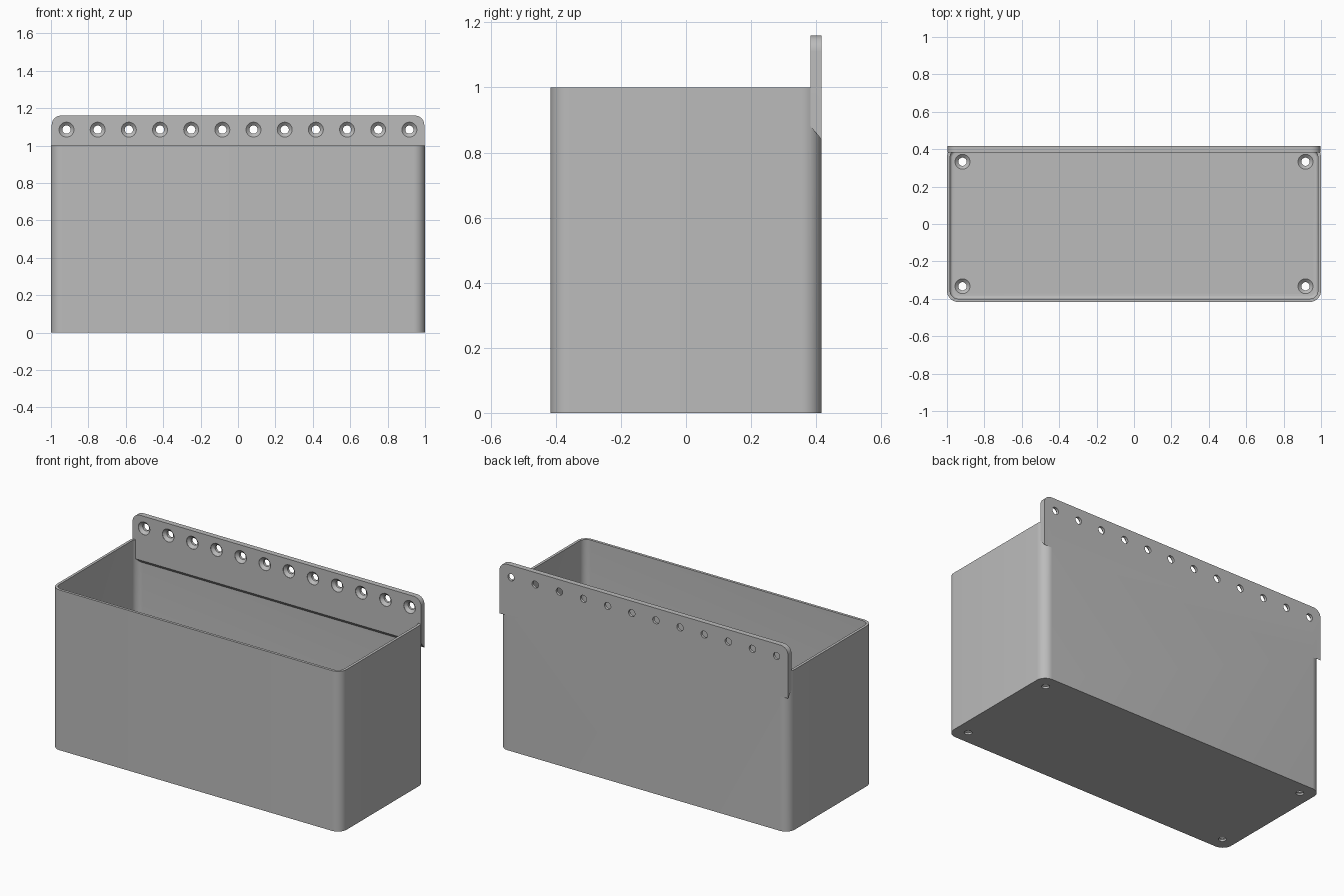
import bpy, bmesh, math
from mathutils import Matrix, Vector

if "Cube" in bpy.data.objects:
    bpy.data.objects.remove(bpy.data.objects["Cube"])

HX, HY, WALL, FLOOR = 1.0, 0.4167, 0.0167, 0.03
FLANGE_IN, FLANGE_TOP = 0.383, 1.16

grey = bpy.data.materials.new("grey plastic")
grey.use_nodes = True
colour = (0.5, 0.5, 0.5, 1)
grey.diffuse_color = colour
grey.node_tree.nodes["Principled BSDF"].inputs["Base Color"].default_value = colour


def loft(bm, rings):
    """Skin a stack of equal-length rings and cap both ends."""
    loops = [[bm.verts.new(p) for p in ring] for ring in rings]
    n = len(loops[0])
    for a, b in zip(loops, loops[1:]):
        for i in range(n):
            j = (i + 1) % n
            bm.faces.new((a[i], a[j], b[j], b[i]))
    bm.faces.new(loops[0][::-1])
    bm.faces.new(loops[-1])


def make_object(name, bm):
    bmesh.ops.recalc_face_normals(bm, faces=bm.faces)
    mesh = bpy.data.meshes.new(name)
    bm.to_mesh(mesh)
    bm.free()
    mesh.materials.append(grey)
    obj = bpy.data.objects.new(name, mesh)
    bpy.context.collection.objects.link(obj)
    return obj


def arc(cx, cy, r, start, steps=10):
    return [(cx + r * math.cos(start + math.pi / 2 * k / steps),
             cy + r * math.sin(start + math.pi / 2 * k / steps))
            for k in range(steps + 1)]


def rounded_ring(inset, z, radius=0.06):
    """Rounded rectangle outline of the box, moved inwards by inset."""
    r = radius - inset
    cx, cy = HX - radius, HY - radius
    pts = []
    for q, (sx, sy) in enumerate(((1, 1), (-1, 1), (-1, -1), (1, -1))):
        pts += arc(sx * cx, sy * cy, r, q * math.pi / 2)
    return [(x, y, z) for x, y in pts]


# Open box: outside, rim, inside and a filleted floor
bm = bmesh.new()
rings = [rounded_ring(0, 0), rounded_ring(0, 1), rounded_ring(WALL, 1)]
fillet = 0.016
for k in range(6):
    a = math.pi / 2 * k / 5
    rings.append(rounded_ring(WALL + fillet * (1 - math.cos(a)),
                              FLOOR + fillet * (1 - math.sin(a))))
loft(bm, rings)
box = make_object("planter_box", bm)


# Mounting flange with rounded top corners and a sloped underside
def flange_ring(y, bottom, hx=0.996, r=0.05):
    top = arc(hx - r, FLANGE_TOP - r, r, 0) + arc(r - hx, FLANGE_TOP - r, r, math.pi / 2)
    return [(x, y, z) for x, z in top + [(-hx, bottom), (hx, bottom)]]


bm = bmesh.new()
loft(bm, [flange_ring(FLANGE_IN, 0.88), flange_ring(HY, 0.84)])
flange = make_object("mounting_flange", bm)


# Countersunk screw holes
def screw_hole(bm, matrix):
    """Cutter along local -z, with its wide end at the origin."""
    rings = []
    for r, z in ((0.022, -0.06), (0.022, -0.018), (0.04, -0.002), (0.04, 0.02)):
        rings.append([matrix @ Vector((r * math.cos(t), r * math.sin(t), z))
                      for t in (math.tau * k / 32 for k in range(32))])
    loft(bm, rings)


bm = bmesh.new()
for i in range(12):
    place = Matrix.Translation((-0.917 + i / 6, FLANGE_IN, 1.085))
    screw_hole(bm, place @ Matrix.Rotation(math.pi / 2, 4, "X"))
for sx in (-1, 1):
    for sy in (-1, 1):
        screw_hole(bm, Matrix.Translation((sx * 0.917, sy * 0.333, FLOOR)))
cutter = make_object("hole_cutters", bm)

# Join the parts, drill the holes and discard the helpers
bpy.context.view_layer.objects.active = box
for tool, operation in ((flange, "UNION"), (cutter, "DIFFERENCE")):
    mod = box.modifiers.new(tool.name, "BOOLEAN")
    mod.object, mod.operation, mod.solver = tool, operation, "EXACT"
    bpy.ops.object.modifier_apply(modifier=mod.name)
    bpy.data.objects.remove(tool)

bpy.ops.object.select_all(action="DESELECT")
box.select_set(True)
bpy.ops.object.shade_smooth_by_angle(angle=math.radians(30))
